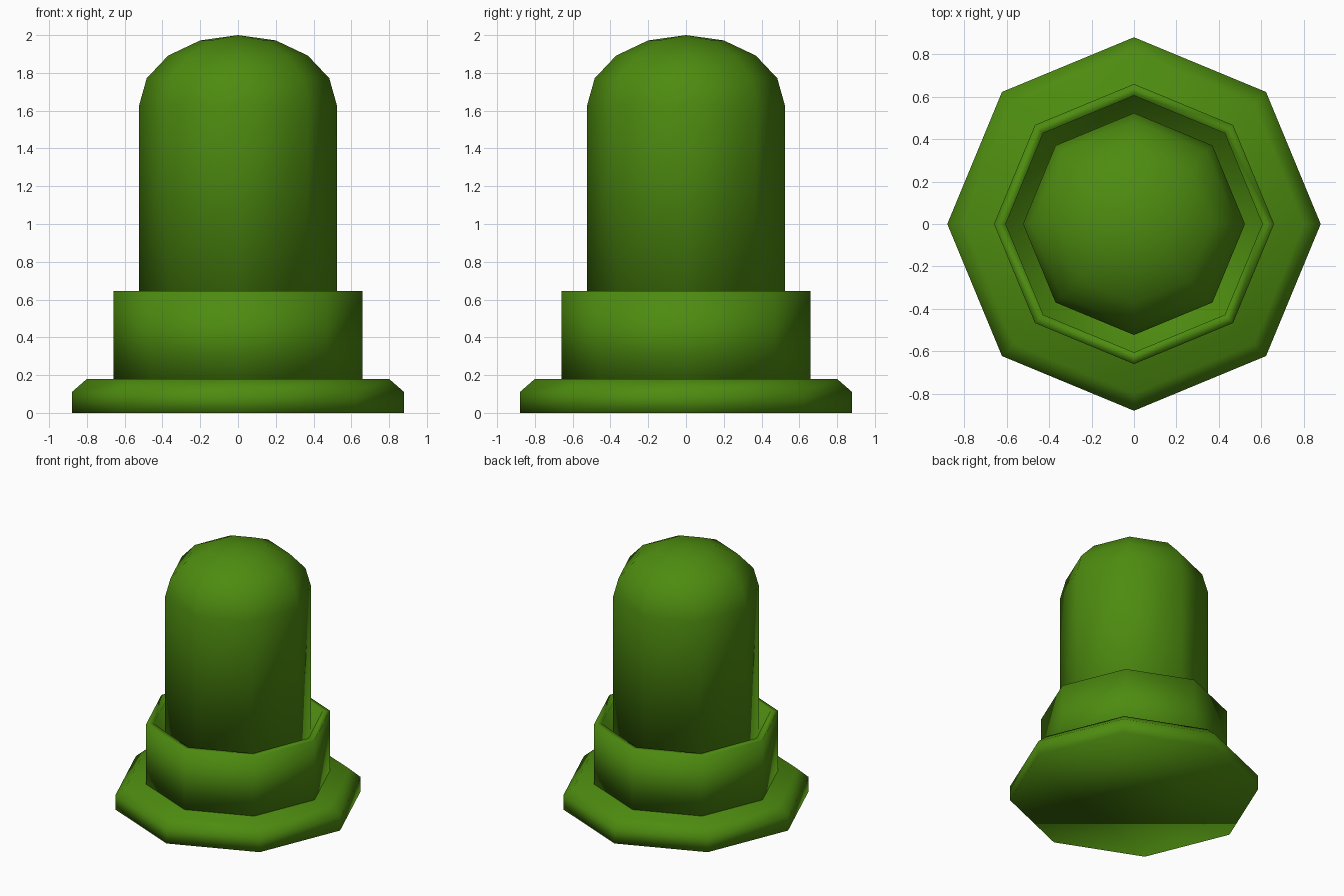
import bpy
import bmesh
from math import cos, sin, pi

SIDES = 8

default_cube = bpy.data.objects.get("Cube")
if default_cube:
    bpy.data.objects.remove(default_cube, do_unlink=True)

green = bpy.data.materials.new("leaf_green")
green.use_nodes = True
colour = (0.075, 0.26, 0.005, 1)
green.diffuse_color = colour
green.node_tree.nodes["Principled BSDF"].inputs["Base Color"].default_value = colour


def lathe(name, profile):
    """Turn a (radius, height) profile into a smooth eight-sided solid."""
    bm = bmesh.new()
    rings = []
    for r, z in profile:
        if r == 0:
            rings.append([bm.verts.new((0, 0, z))] * SIDES)
        else:
            rings.append([bm.verts.new((r * cos(2 * pi * i / SIDES),
                                        r * sin(2 * pi * i / SIDES), z))
                          for i in range(SIDES)])
    for low, high in zip(rings, rings[1:]):
        for i in range(SIDES):
            j = (i + 1) % SIDES
            corners = [low[i], low[j], high[j], high[i]]
            bm.faces.new(list(dict.fromkeys(corners)))
    # Cap open ends
    bm.faces.new(rings[0][::-1])
    if profile[-1][0] > 0:
        bm.faces.new(rings[-1])
    for face in bm.faces:
        face.smooth = True
    bmesh.ops.recalc_face_normals(bm, faces=bm.faces)
    mesh = bpy.data.meshes.new(name)
    bm.to_mesh(mesh)
    bm.free()
    mesh.materials.append(green)
    obj = bpy.data.objects.new(name, mesh)
    bpy.context.collection.objects.link(obj)
    return obj


# Wide foot with a bevelled top edge
lathe("base_flange", [(0.88, 0), (0.88, 0.11), (0.80, 0.18)])

# Collar with a raised rim and a groove around the body
lathe("collar", [(0.66, 0.17), (0.66, 0.645), (0.605, 0.645), (0.605, 0.5)])

# Round-topped body
dome_radius, dome_base, steps = 0.523, 1.63, 4
dome = [(dome_radius * cos(a), dome_base + 0.37 * sin(a))
        for a in (pi / 2 * i / steps for i in range(steps))]
lathe("domed_body", [(dome_radius, 0.45)] + dome + [(0, 2.0)])
